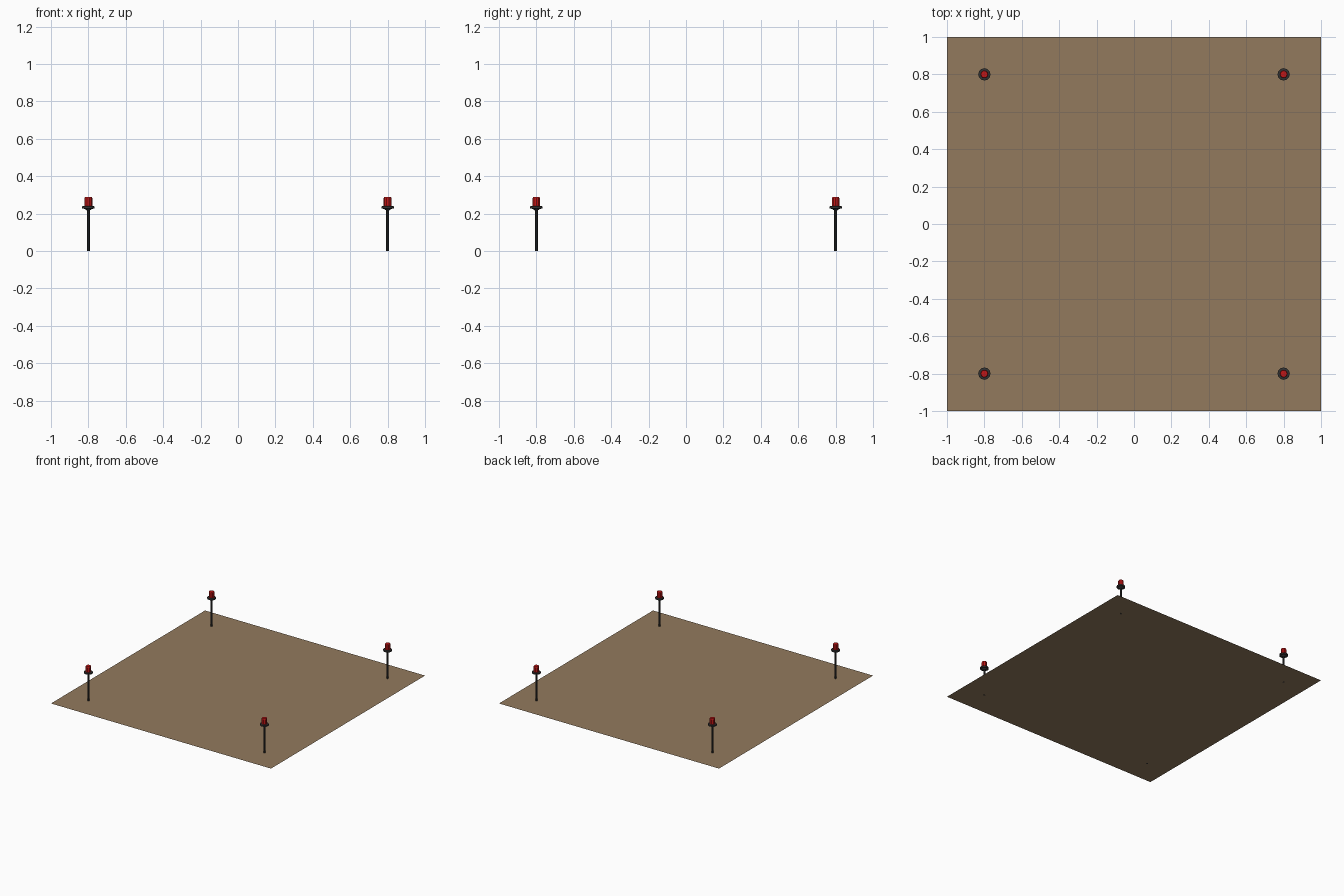
import bpy, bmesh, math

if "Cube" in bpy.data.objects:
    bpy.data.objects.remove(bpy.data.objects["Cube"])


def material(name, rgb):
    m = bpy.data.materials.new(name)
    m.diffuse_color = (*rgb, 1)
    m.use_nodes = True
    m.node_tree.nodes["Principled BSDF"].inputs["Base Color"].default_value = m.diffuse_color
    return m


SOIL = material("brown ground", (0.29, 0.195, 0.11))
IRON = material("dark iron", (0.03, 0.03, 0.03))
RED = material("red lamp", (0.55, 0.008, 0.008))


def lathe(name, profile, mat, x, y, sides):
    """Spin a (radius, height) profile into a closed solid with flat faces."""
    bm = bmesh.new()
    rings = []
    for r, z in profile:
        rings.append([bm.verts.new((r * math.cos(math.tau * i / sides),
                                    r * math.sin(math.tau * i / sides), z))
                      for i in range(sides)])
    for a, b in zip(rings, rings[1:]):
        for i in range(sides):
            j = (i + 1) % sides
            bm.faces.new((a[i], a[j], b[j], b[i]))
    bm.faces.new(rings[0][::-1])
    bm.faces.new(rings[-1])
    me = bpy.data.meshes.new(name)
    bm.to_mesh(me)
    bm.free()
    me.materials.append(mat)
    ob = bpy.data.objects.new(name, me)
    ob.location = (x, y, 0)
    bpy.context.collection.objects.link(ob)


# Flat square ground sheet
bpy.ops.mesh.primitive_plane_add(size=2, location=(0, 0, 0.0005))
ground = bpy.context.object
ground.name = "ground_sheet"
ground.data.materials.append(SOIL)

# Four corner lamps: pole, flared dish with rim, red lamp
for n, (x, y) in enumerate([(-.8, -.8), (.8, -.8), (.8, .8), (-.8, .8)], 1):
    lathe(f"pole_{n}", [(.008, 0), (.008, .222)], IRON, x, y, 8)
    lathe(f"dish_{n}", [(.010, .218), (.020, .225), (.033, .228),
                        (.033, .239), (.023, .241)], IRON, x, y, 12)
    lathe(f"lamp_{n}", [(.021, .240), (.021, .283), (.018, .288)],
          RED, x, y, 10)
